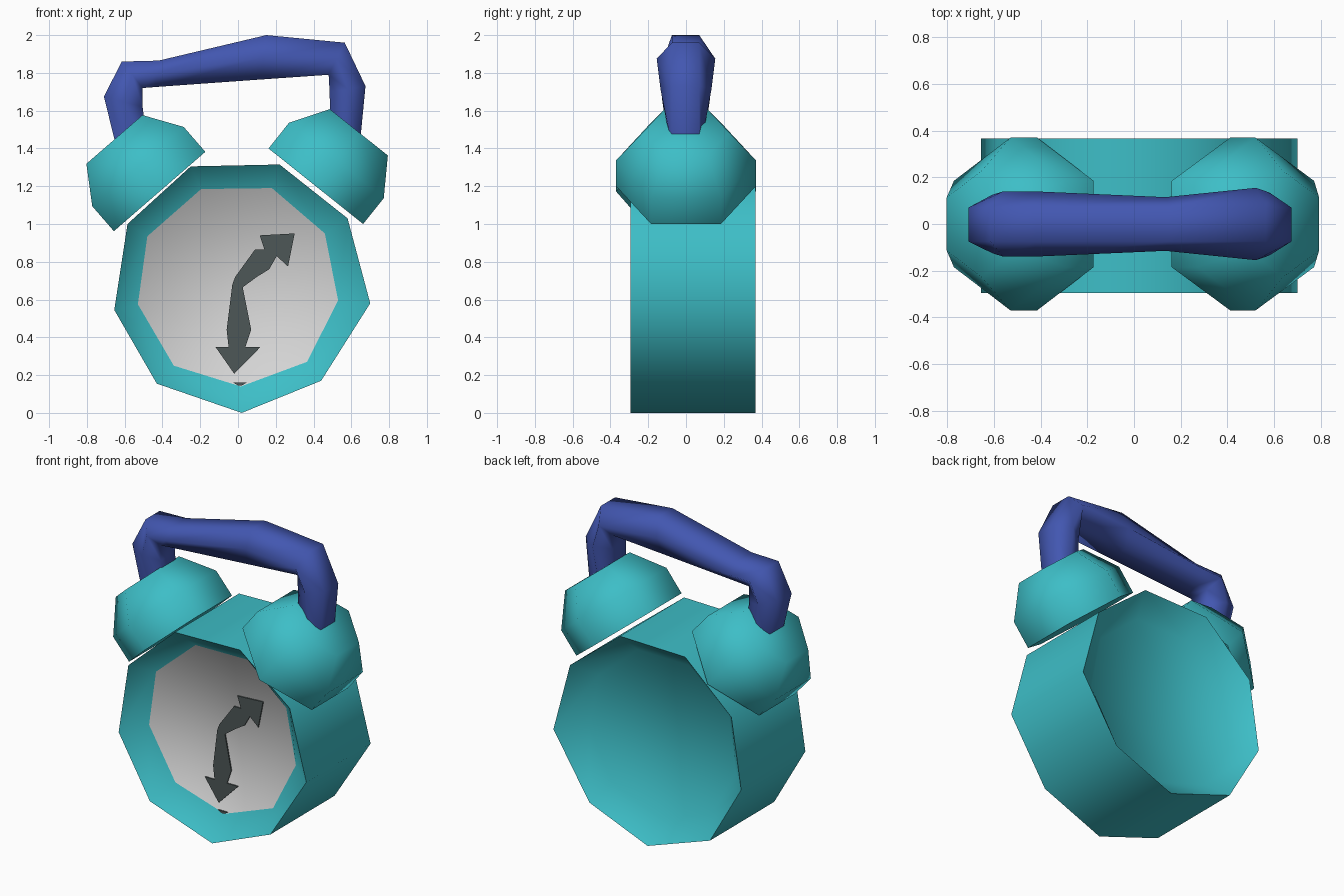
import bpy, bmesh, math
from mathutils import Vector

if "Cube" in bpy.data.objects:
    bpy.data.objects.remove(bpy.data.objects["Cube"])


def material(name, rgb):
    m = bpy.data.materials.new(name)
    m.diffuse_color = (*rgb, 1)
    m.use_nodes = True
    m.node_tree.nodes["Principled BSDF"].inputs["Base Color"].default_value = m.diffuse_color
    return m


TEAL = material("teal", (0.047, 0.515, 0.57))
BLUE = material("blue", (0.055, 0.095, 0.44))
GREY = material("light grey", (0.66, 0.66, 0.66))
DARK = material("dark grey", (0.075, 0.095, 0.095))


def loft(name, rings, mats, smooth=60, front_index=0):
    """Skin a list of equal-sized point rings and cap both ends."""
    bm = bmesh.new()
    vs = [[bm.verts.new(p) for p in r] for r in rings]
    n = len(vs[0])
    for a, b in zip(vs, vs[1:]):
        for i in range(n):
            j = (i + 1) % n
            bm.faces.new((a[i], a[j], b[j], b[i]))
    bm.faces.new(vs[0]).material_index = front_index
    bm.faces.new(vs[-1])
    bmesh.ops.recalc_face_normals(bm, faces=bm.faces)
    me = bpy.data.meshes.new(name)
    bm.to_mesh(me)
    bm.free()
    ob = bpy.data.objects.new(name, me)
    bpy.context.collection.objects.link(ob)
    for m in mats:
        me.materials.append(m)
    if smooth:
        bpy.ops.object.select_all(action='DESELECT')
        ob.select_set(True)
        bpy.context.view_layer.objects.active = ob
        bpy.ops.object.shade_smooth_by_angle(angle=math.radians(smooth))
    return ob


def flat(points, y):
    return [(x, y, z) for x, z in points]


# Clock case: nine-sided drum with a sloped recess at the front and the back
outer = [(0.02, 0), (0.44, 0.17), (0.70, 0.58), (0.58, 1.03), (0.22, 1.315),
         (-0.25, 1.305), (-0.585, 1.0), (-0.655, 0.545), (-0.43, 0.155)]
inner = [(0.015, 0.14), (0.365, 0.27), (0.53, 0.595), (0.46, 0.95), (0.18, 1.19),
         (-0.195, 1.185), (-0.48, 0.935), (-0.53, 0.575), (-0.34, 0.25)]
loft("clock_case", [flat(inner, -0.16), flat(outer, -0.295),
                    flat(outer, 0.367), flat(inner, 0.24)],
     [TEAL, GREY], front_index=1)

# Clock hands: one bent plate with an arrow head at each end
hands = [(-0.02, 0.207), (0.12, 0.35), (0.04, 0.35), (0.07, 0.44), (0.025, 0.665),
         (0.10, 0.72), (0.165, 0.76), (0.205, 0.83), (0.265, 0.775), (0.30, 0.95),
         (0.115, 0.94), (0.14, 0.865), (0.09, 0.865), (-0.015, 0.72),
         (-0.03, 0.68), (-0.06, 0.44), (-0.05, 0.35), (-0.12, 0.35)]
loft("clock_hands", [flat(hands, -0.171), flat(hands, -0.163)], [DARK], smooth=0)

# Small mark at the bottom of the dial
mark = [(-0.025, 0.16), (0.0, 0.145), (0.02, 0.145), (0.045, 0.16)]
loft("dial_mark", [flat(mark, -0.171), flat(mark, -0.163)], [DARK], smooth=0)


# Bells: six-sided cups tilted outwards
def bell(name, base, axis):
    c = Vector((base[0], 0, base[1]))
    n = Vector((axis[0], 0, axis[1])).normalized()
    t = Vector((n.z, 0, -n.x))
    rings = []
    for h, r in ((0, 0.37), (0.175, 0.37), (0.365, 0.227)):
        rings.append([c + n * h + t * (r * math.sin(k * math.pi / 3))
                      + Vector((0, r * math.cos(k * math.pi / 3), 0))
                      for k in range(6)])
    loft(name, rings, [TEAL], smooth=70)


bell("bell_left", (-0.415, 1.172), (-0.655, 0.755))
bell("bell_right", (0.412, 1.2), (0.624, 0.782))

# Handle: six-sided tube; each row is outer x, z, inner x, z, half depth
sections = [(-0.63, 1.35, -0.48, 1.42, 0.085), (-0.71, 1.675, -0.505, 1.62, 0.125),
            (-0.615, 1.86, -0.505, 1.72, 0.14), (-0.42, 1.865, -0.44, 1.725, 0.14),
            (0.15, 2.0, 0.12, 1.765, 0.115), (0.565, 1.96, 0.48, 1.79, 0.155),
            (0.675, 1.73, 0.485, 1.70, 0.135), (0.645, 1.42, 0.49, 1.46, 0.085)]
rings = []
for ox, oz, ix, iz, d in sections:
    mx, mz = (ox + ix) / 2, (oz + iz) / 2
    rings.append([(ox, -0.075, oz), (ox, 0.07, oz), (mx, d, mz),
                  (ix, 0.07, iz), (ix, -0.075, iz), (mx, -d, mz)])
loft("handle", rings, [BLUE], smooth=70)
